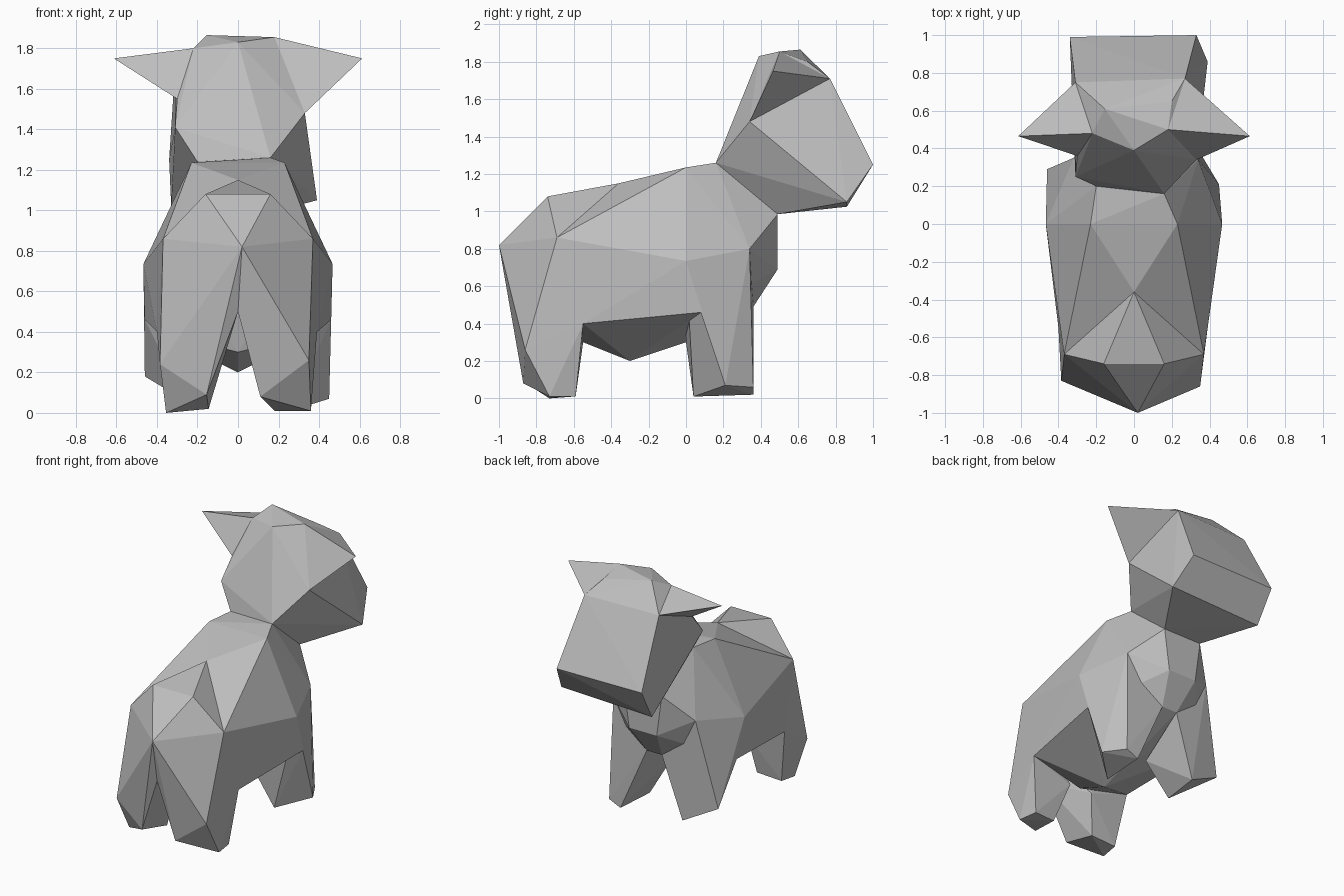
import bpy, bmesh

# one flat grey for the whole animal
grey = bpy.data.materials.new("grey")
grey.diffuse_color = (0.52, 0.52, 0.52, 1)


def hull(name, points):
    """Faceted solid spanned by a few corner points."""
    bm = bmesh.new()
    for p in points:
        bm.verts.new(p)
    res = bmesh.ops.convex_hull(bm, input=bm.verts[:])
    loose = [v for v in bm.verts if not v.link_faces]
    bmesh.ops.delete(bm, geom=loose, context='VERTS')
    bmesh.ops.recalc_face_normals(bm, faces=bm.faces[:])
    me = bpy.data.meshes.new(name)
    bm.to_mesh(me)
    bm.free()
    me.materials.append(grey)
    ob = bpy.data.objects.new(name, me)
    bpy.context.collection.objects.link(ob)
    return ob


def both(x, y, z):
    return [(x, y, z), (-x, y, z)]


# shared corners
neck = [(0.16, 0.16, 1.26), (-0.20, 0.20, 1.24)]
throat = both(0.15, 0.49, 0.985)
shoulder = [(0.34, 0.34, 0.80), (-0.32, 0.35, 0.80)]
flank = both(0.467, 0.0, 0.735)
elbow = both(0.46, 0.08, 0.46)
hip = both(0.37, -0.69, 0.86)
groin = [(0.39, -0.55, 0.40), (-0.40, -0.55, 0.40)]
spine = (0.0, -0.36, 1.15)
tail = (0.02, -1.0, 0.82)
crotch = (0.0, -0.92, 0.50)
chest_base = both(0.06, 0.36, 0.49)

# torso with chest and belly
hull("torso", neck + throat + shoulder + flank + elbow + hip + groin + chest_base
     + both(0.23, 0.0, 1.235) + both(0.11, 0.49, 0.69)
     + [spine, (0, -0.30, 0.20), (0, 0.0, 0.30), (0, -0.55, 0.30)])

# raised rump
hull("rump", both(0.16, -0.74, 1.08) + hip + [spine, tail, crotch])

# hind legs: knee, then sole corners
hull("hind_leg_right", [tail, crotch, hip[0], groin[0], (0.35, -0.86, 0.26),
     (0.36, -0.73, 0.01), (0.11, -0.87, 0.08), (0.18, -0.60, 0.01),
     (0.34, -0.59, 0.01), (0.08, -0.55, 0.30)])
hull("hind_leg_left", [tail, crotch, hip[1], groin[1], (-0.385, -0.83, 0.24),
     (-0.355, -0.73, 0.0), (-0.155, -0.87, 0.09), (-0.145, -0.60, 0.02),
     (-0.34, -0.60, 0.01), (-0.10, -0.55, 0.30)])

# front legs
hull("front_leg_right", [shoulder[0], flank[0], elbow[0], chest_base[0],
     (0.45, 0.21, 0.07), (0.26, 0.04, 0.01), (0.27, 0.36, 0.02),
     (0.36, 0.36, 0.06), (0.10, 0.0, 0.30)])
hull("front_leg_left", [shoulder[1], flank[1], elbow[1], chest_base[1],
     (-0.46, 0.29, 0.18), (-0.26, 0.04, 0.06), (-0.21, 0.34, 0.05),
     (-0.10, 0.0, 0.30)])

# head, slightly tilted
brow = [(0.27, 0.77, 1.71), (-0.31, 0.75, 1.71)]
crown = [(0.18, 0.50, 1.855), (-0.22, 0.48, 1.80)]
nape = [(0.33, 0.34, 1.48), (-0.30, 0.36, 1.55)]
hull("head", neck + throat + brow + crown + nape
     + [(0, 0.39, 1.83), (-0.155, 0.61, 1.865), (0.20, 0.65, 1.80),
        (-0.31, 0.25, 1.41), (0.33, 1.0, 1.25), (-0.34, 0.99, 1.25),
        (0.39, 0.86, 1.05), (-0.33, 0.86, 1.025)])

# pointed ears
for i, (side, s) in enumerate((("right", 1), ("left", -1))):
    hull("ear_" + side, [brow[i], crown[i], nape[i], (0.613 * s, 0.465, 1.75)])
